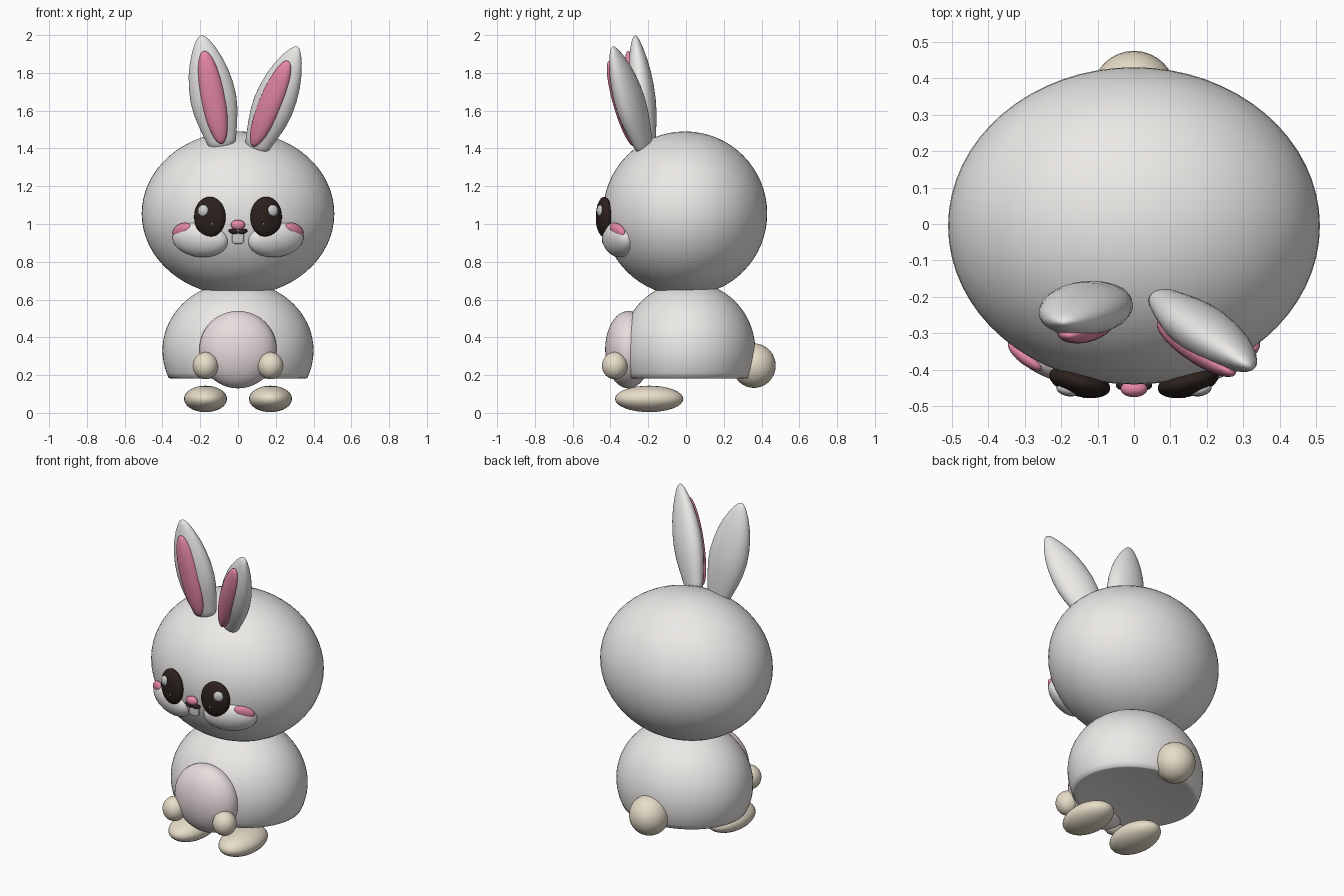
import bpy, bmesh, math
from mathutils import Matrix, Vector

if "Cube" in bpy.data.objects:
    bpy.data.objects.remove(bpy.data.objects["Cube"])


def material(name, rgb):
    m = bpy.data.materials.new(name)
    m.diffuse_color = (*rgb, 1)
    m.use_nodes = True
    m.node_tree.nodes["Principled BSDF"].inputs["Base Color"].default_value = m.diffuse_color
    return m


WHITE = material("white", (0.84, 0.82, 0.80))
CREAM = material("cream", (0.80, 0.72, 0.58))
PINK = material("pink", (0.80, 0.25, 0.38))
BLUSH = material("pale_pink", (0.82, 0.72, 0.73))
DARK = material("dark", (0.025, 0.015, 0.012))
GREY = material("light_grey", (0.65, 0.65, 0.65))


def finish(name, bm, mat, matrix=None):
    bmesh.ops.recalc_face_normals(bm, faces=bm.faces)
    me = bpy.data.meshes.new(name)
    if matrix is not None:
        bm.transform(matrix)
    bm.to_mesh(me)
    bm.free()
    me.materials.append(mat)
    me.shade_smooth()
    ob = bpy.data.objects.new(name, me)
    bpy.context.collection.objects.link(ob)
    return ob


def blob(name, loc, radii, mat, yaw=0, pitch=0, roll=0, seg=32, frame=None):
    """Ellipsoid; roll about y, then pitch about x, then yaw about z (degrees)."""
    bm = bmesh.new()
    bmesh.ops.create_uvsphere(bm, u_segments=seg, v_segments=seg // 2, radius=1)
    r = math.radians
    m = (Matrix.Translation(loc) @ Matrix.Rotation(r(yaw), 4, 'Z')
         @ Matrix.Rotation(r(pitch), 4, 'X') @ Matrix.Rotation(r(roll), 4, 'Y')
         @ Matrix.Diagonal((*radii, 1)))
    return finish(name, bm, mat, m if frame is None else frame @ m)


def lathe(name, profile, mat, matrix, seg=48):
    bm = bmesh.new()
    vs = [bm.verts.new((x, 0, z)) for x, z in profile]
    es = [bm.edges.new(p) for p in zip(vs, vs[1:])]
    bmesh.ops.spin(bm, geom=vs + es, axis=(0, 0, 1), cent=(0, 0, 0),
                   steps=seg, angle=2 * math.pi)
    bmesh.ops.remove_doubles(bm, verts=bm.verts, dist=1e-4)
    return finish(name, bm, mat, matrix)


# head
blob("head", (0, -0.005, 1.055), (0.51, 0.435, 0.435), WHITE, seg=64)

# body: ellipsoid cut off below, with a shallow hollow base
prof = [(0, 0.21), (0.2, 0.2), (0.33, 0.185), (0.355, 0.182)]
for i in range(25):
    a = math.asin(-0.4) + (math.pi / 2 - math.asin(-0.4)) * i / 24
    prof.append((0.40 * math.cos(a) if i < 24 else 0, 0.33 + 0.364 * math.sin(a)))
lathe("body", prof, WHITE,
      Matrix.Translation((0, 0.012, 0)) @ Matrix.Diagonal((1, 0.888, 1, 1)), 64)

# belly patch and tail
blob("belly", (0, -0.305, 0.335), (0.205, 0.123, 0.205), BLUSH, seg=48)
blob("tail", (0, 0.36, 0.25), (0.115, 0.115, 0.118), CREAM)

# paired parts
for s, side in ((-1, "left"), (1, "right")):
    blob(side + "_foot", (s * 0.172, -0.195, 0.074), (0.114, 0.181, 0.07), CREAM)
    blob(side + "_paw", (s * 0.172, -0.377, 0.25), (0.068, 0.068, 0.072), CREAM)
    blob(side + "_muzzle", (s * 0.2, -0.36, 0.918), (0.155, 0.068, 0.096), WHITE,
         yaw=s * 21, pitch=19, roll=s * -4)
    blob(side + "_blush", (s * 0.298, -0.362, 0.968), (0.062, 0.022, 0.034), PINK,
         yaw=s * 36, pitch=8, roll=s * 22)
    blob(side + "_eye", (s * 0.149, -0.433, 1.037), (0.086, 0.04, 0.107), DARK, yaw=s * 15)
    blob(side + "_eye_glint", (s * 0.183, -0.455, 1.07), (0.031, 0.017, 0.032), GREY,
         yaw=s * 15, seg=16)
    blob(side + "_eye_spark", (s * 0.137, -0.472, 1.0), (0.006, 0.006, 0.006), GREY, seg=8)
    blob(side + "_mouth", (s * 0.025, -0.443, 0.96), (0.026, 0.014, 0.013), DARK,
         roll=s * -15, seg=16)

# nose and teeth
blob("nose", (0, -0.452, 0.995), (0.037, 0.023, 0.027), PINK, seg=24)
bm = bmesh.new()
bmesh.ops.create_cube(bm, size=1)
bmesh.ops.bevel(bm, geom=bm.edges[:], offset=0.25, segments=4, affect='EDGES', profile=0.5)
finish("teeth", bm, GREY,
       Matrix.Translation((0, -0.43, 0.925)) @ Matrix.Diagonal((0.062, 0.03, 0.06, 1)))

# ears: flattened leaf shapes along a leaning axis, with pink inner pads
LEAF = [(0, 0), (0.4, 0.004), (0.56, 0.02), (0.66, 0.08), (0.82, 0.2), (0.95, 0.32),
        (1, 0.43), (0.97, 0.55), (0.87, 0.67), (0.71, 0.78), (0.5, 0.88), (0.3, 0.95),
        (0.15, 0.985), (0, 1)]
for side, base, tip, yaw, w in (("left", (-0.08, -0.2, 1.40), (-0.195, -0.27, 2.0), 0, 0.122),
                                ("right", (0.09, -0.215, 1.39), (0.315, -0.39, 1.94), -26, 0.115)):
    base, tip = Vector(base), Vector(tip)
    up = (tip - base).normalized()
    length = (tip - base).length
    u = Vector((math.cos(math.radians(yaw)), math.sin(math.radians(yaw)), 0))
    u = (u - up * u.dot(up)).normalized()
    v = up.cross(u)
    frame = Matrix.Translation(base) @ Matrix((u, v, up)).transposed().to_4x4()
    lathe(side + "_ear", LEAF, WHITE, frame @ Matrix.Diagonal((w, 0.07, length, 1)), 32)
    blob(side + "_inner_ear", (0, -0.05, 0.46 * length), (0.064, 0.039, 0.41 * length),
         PINK, pitch=-1, frame=frame)
